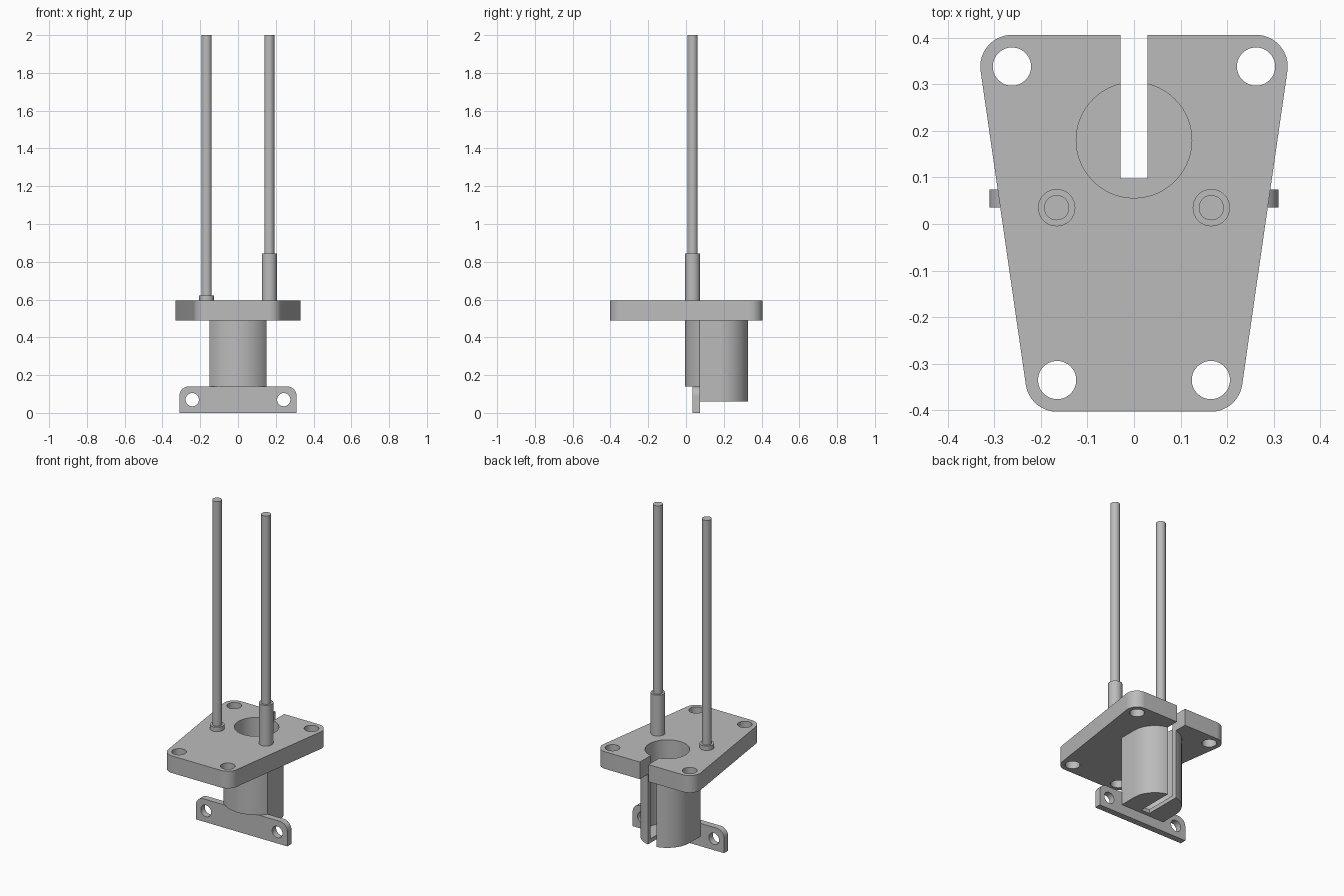
import bpy, bmesh, math
from mathutils import Matrix

if "Cube" in bpy.data.objects:
    bpy.data.objects.remove(bpy.data.objects["Cube"])

grey = bpy.data.materials.new("plain grey")
grey.diffuse_color = (0.5, 0.5, 0.5, 1)
grey.use_nodes = True
grey.node_tree.nodes["Principled BSDF"].inputs["Base Color"].default_value = grey.diffuse_color


def arc(cx, cy, r, a0, a1, n):
    """Points on an arc, angles in degrees."""
    return [(cx + r * math.cos(math.radians(a0 + (a1 - a0) * i / n)),
             cy + r * math.sin(math.radians(a0 + (a1 - a0) * i / n)))
            for i in range(n + 1)]


def circle(cx, cy, r, n=64):
    return arc(cx, cy, r, 0, 360, n)[:-1]


def prism(name, pts, z0, z1):
    """Extrude a closed outline from z0 to z1."""
    bm = bmesh.new()
    face = bm.faces.new([bm.verts.new((x, y, z0)) for x, y in pts])
    ext = bmesh.ops.extrude_face_region(bm, geom=[face])
    for v in ext["geom"]:
        if isinstance(v, bmesh.types.BMVert):
            v.co.z = z1
    bmesh.ops.recalc_face_normals(bm, faces=bm.faces)
    mesh = bpy.data.meshes.new(name)
    bm.to_mesh(mesh)
    bm.free()
    mesh.materials.append(grey)
    ob = bpy.data.objects.new(name, mesh)
    bpy.context.collection.objects.link(ob)
    return ob


def box(name, x0, x1, y0, y1, z0, z1):
    return prism(name, [(x0, y0), (x1, y0), (x1, y1), (x0, y1)], z0, z1)


def cut(ob, cutter):
    """Subtract the cutter and delete it."""
    mod = ob.modifiers.new("cut", "BOOLEAN")
    mod.operation, mod.solver, mod.object = "DIFFERENCE", "EXACT", cutter
    bpy.context.view_layer.objects.active = ob
    bpy.ops.object.modifier_apply(modifier=mod.name)
    bpy.data.objects.remove(cutter)


def upright(ob):
    """Turn an outline drawn in x, y into x, z, facing -y."""
    ob.data.transform(Matrix.Rotation(math.pi / 2, 4, "X"))
    return ob


def bore():
    return prism("bore_cutter", circle(0, BORE_Y, 0.124, 96), 0.085, 0.8)


def slot():
    return box("slot_cutter", -0.029, 0.029, 0.098, 0.6, -0.1, 0.8)


BORE_Y = 0.18
PLATE_Z0, PLATE_Z1 = 0.49, 0.595
BACK = (0.262, 0.338)
FRONT = (0.165, -0.335)

# tapered mounting plate with rounded corners
tilt = math.degrees(math.atan2(BACK[0] - FRONT[0], BACK[1] - FRONT[1]))
half = arc(*FRONT, 0.068, -90, -tilt, 16) + arc(*BACK, 0.068, -tilt, 90, 16)
plate = prism("mounting_plate", half + [(-x, y) for x, y in reversed(half)],
              PLATE_Z0, PLATE_Z1)
for x, y in (BACK, FRONT):
    for s in (-1, 1):
        cut(plate, prism("hole_cutter", circle(s * x, y, 0.041), 0.4, 0.7))
cut(plate, bore())
cut(plate, slot())

# cup under the plate: wide front arc, straight sides, round back
W, R = 0.15, 0.185
a = math.degrees(math.acos(W / R))
outline = arc(0, BORE_Y, R, 180 + a, 360 - a, 32) + arc(0, BORE_Y, W, 0, 180, 48)
cup = prism("slotted_cup", outline, 0.06, PLATE_Z0)
cut(cup, box("step_cutter", -0.5, 0.5, -0.5, 0.074, -0.1, 0.14))
cut(cup, bore())
cut(cup, slot())

# bracket at the foot of the cup
ear = [(0.31, 0)] + arc(0.26, 0.09, 0.05, 0, 90, 12)
bracket = upright(prism("foot_bracket", ear + [(-x, z) for x, z in reversed(ear)],
                        -0.074, -0.035))
bracket.data.transform(Matrix.Translation((0, 0, 0)))
for s in (-1, 1):
    cut(bracket, upright(prism("hole_cutter", circle(s * 0.242, 0.07, 0.035), -0.2, 0.2)))
cut(bracket, bore())

# rods with collars of different heights
for side, x, top in (("left", -0.166, 0.622), ("right", 0.166, 0.845)):
    prism(side + "_collar", circle(x, 0.035, 0.04, 48), PLATE_Z1, top)
    prism(side + "_rod", circle(x, 0.035, 0.027, 48), top, 2.0)

# smooth curved walls, keep edges sharp
for ob in bpy.context.collection.objects:
    ob.select_set(True)
    bpy.context.view_layer.objects.active = ob
bpy.ops.object.shade_smooth_by_angle(angle=math.radians(30))
